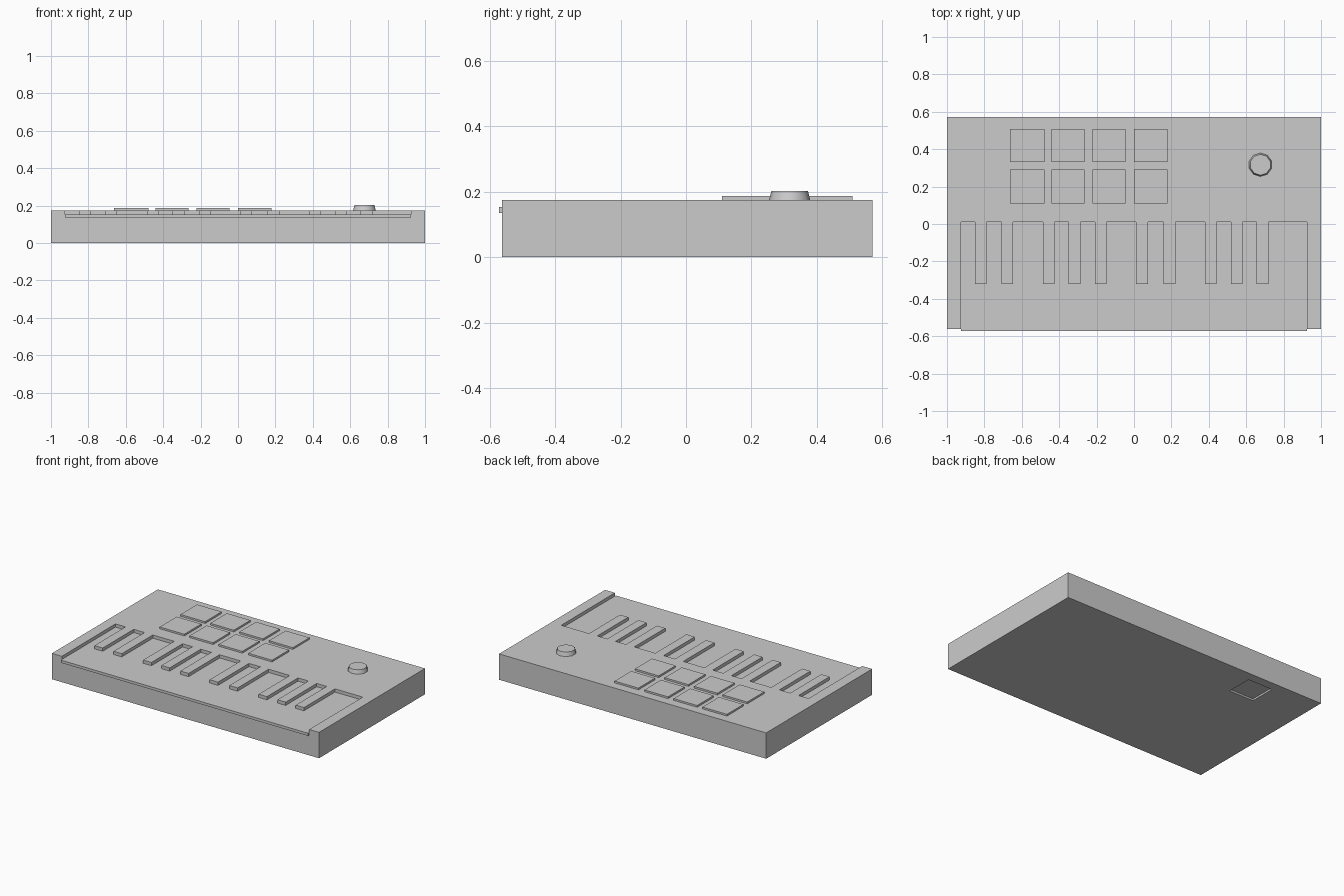
import bpy, bmesh
from mathutils import Vector

if "Cube" in bpy.data.objects:
    bpy.data.objects.remove(bpy.data.objects["Cube"])


def box(name, lo, hi):
    """Box from its lower and upper corners."""
    lo, hi = Vector(lo), Vector(hi)
    bm = bmesh.new()
    bmesh.ops.create_cube(bm, size=1)
    for v in bm.verts:
        v.co = Vector(v.co[i] * (hi[i] - lo[i]) for i in range(3))
    mesh = bpy.data.meshes.new(name)
    bm.to_mesh(mesh)
    bm.free()
    obj = bpy.data.objects.new(name, mesh)
    obj.location = (lo + hi) / 2
    bpy.context.collection.objects.link(obj)
    return obj


def cut(target, cutter):
    """Subtract the cutter and throw it away."""
    mod = target.modifiers.new("cut", 'BOOLEAN')
    mod.operation = 'DIFFERENCE'
    mod.solver = 'EXACT'
    mod.object = cutter
    cutter.hide_render = True
    bpy.context.view_layer.objects.active = target
    bpy.ops.object.modifier_apply(modifier=mod.name)
    bpy.data.objects.remove(cutter, do_unlink=True)


TOP = 0.175        # case top
KEY_Z = 0.153      # white key top
KEY_X = 0.926      # half width of the keybed
KEY_BACK = 0.012   # rear edge of the keybed
PAD_H = 0.012

# Case with the keybed cut out and a shallow square recess underneath
case = box("case", (-1, -0.562, 0), (1, 0.571, TOP))
cut(case, box("keybed_cutter", (-KEY_X, -0.7, 0.135), (KEY_X, KEY_BACK, 0.3)))
cut(case, box("recess_cutter", (-0.663, 0.332, -0.1), (-0.479, 0.509, PAD_H)))

# White key bed, overhanging the front slightly
box("white_keys", (-KEY_X, -0.572, 0.135), (KEY_X, KEY_BACK, KEY_Z))

# Black keys, flush with the case top
for x in (-0.82, -0.677, -0.455, -0.318, -0.177,
          0.043, 0.19, 0.41, 0.55, 0.687):
    box("black_key", (x - 0.031, -0.32, KEY_Z), (x + 0.031, KEY_BACK, TOP))

# Two rows of four pads
for x0, x1 in ((-0.663, -0.479), (-0.44, -0.264), (-0.222, -0.045), (0.0, 0.178)):
    for y0, y1 in ((0.11, 0.292), (0.332, 0.509)):
        box("pad", (x0, y0, TOP), (x1, y1, TOP + PAD_H))

# Tapered knob
bpy.ops.mesh.primitive_cone_add(vertices=10, radius1=0.063, radius2=0.056,
                                depth=0.027, location=(0.676, 0.317, TOP + 0.0135))
knob = bpy.context.object
knob.name = "knob"
bpy.ops.object.shade_smooth_by_angle(angle=0.7)
